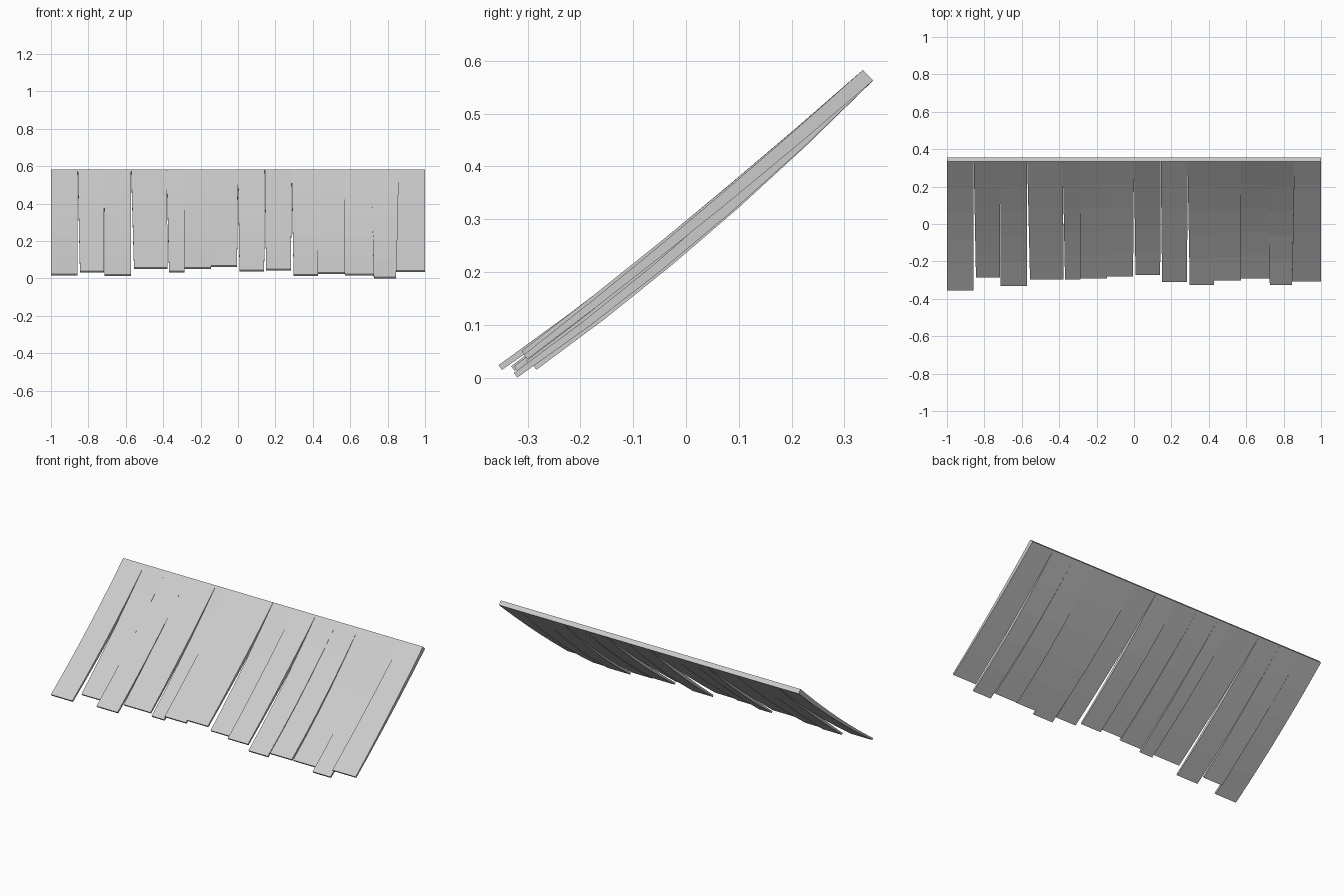
import bpy, bmesh
from mathutils import Vector

if "Cube" in bpy.data.objects:
    bpy.data.objects.remove(bpy.data.objects["Cube"])

SEGMENTS = 5
TOP = Vector((0.0, 0.345, 0.573))            # middle of the thick upper edge
TOP_NORMAL = Vector((0.0, -0.69, 0.72))
TOP_THICK, TIP_THICK = 0.028, 0.011

# plank joints along the upper edge
joints = [-1, -.857, -.714, -.571, -.381, -.286, -.143, 0,
          .143, .286, .429, .571, .714, .857, 1]

# per plank: left x and right x at the tip, tip y, tip z, sag
tips = [
    (-1.0, -.857, -.352, .019, .018),
    (-.845, -.717, -.282, .036, .010),
    (-.713, -.572, -.328, .017, .016),
    (-.556, -.376, -.293, .055, .008),
    (-.369, -.286, -.293, .036, .014),
    (-.286, -.144, -.288, .054, .012),
    (-.144, -.005, -.278, .066, .010),
    (.008, .140, -.270, .041, .016),
    (.150, .284, -.308, .046, .010),
    (.298, .427, -.323, .017, .020),
    (.427, .571, -.300, .027, .020),
    (.571, .726, -.287, .019, .023),
    (.726, .845, -.323, .0045, .026),
    (.845, 1.0, -.304, .039, .010),
]


def make_plank(name, root, tip):
    """Tapered, slightly sagging board with a rectangular section."""
    xl, xr, ty, tz, sag = tip
    end = Vector((0, ty, tz))
    centre = []
    for i in range(SEGMENTS + 1):
        t = i / SEGMENTS
        p = TOP.lerp(end, t)
        p.z -= 4 * sag * t * (1 - t)
        centre.append(p)

    bm = bmesh.new()
    rings = []
    for i, p in enumerate(centre):
        t = i / SEGMENTS
        a, b = centre[max(i - 1, 0)], centre[min(i + 1, SEGMENTS)]
        d = (a - b).normalized()
        n = TOP_NORMAL.normalized() if i == 0 else Vector((0, -d.z, d.y))
        n *= (TOP_THICK + (TIP_THICK - TOP_THICK) * t) / 2
        x0 = root[0] + (xl - root[0]) * t
        x1 = root[1] + (xr - root[1]) * t
        rings.append([bm.verts.new((x, q.y, q.z)) for x, q in
                      ((x0, p + n), (x1, p + n), (x1, p - n), (x0, p - n))])
    for r, s in zip(rings, rings[1:]):
        for k in range(4):
            bm.faces.new((r[k], r[(k + 1) % 4], s[(k + 1) % 4], s[k]))
    bm.faces.new(rings[0])
    bm.faces.new(rings[-1][::-1])
    bmesh.ops.recalc_face_normals(bm, faces=bm.faces)
    mesh = bpy.data.meshes.new(name)
    bm.to_mesh(mesh)
    bm.free()
    bpy.context.collection.objects.link(bpy.data.objects.new(name, mesh))


# row of uneven roof planks
for i, tip in enumerate(tips):
    make_plank(f"roof_plank_{i + 1:02d}", (joints[i], joints[i + 1]), tip)
